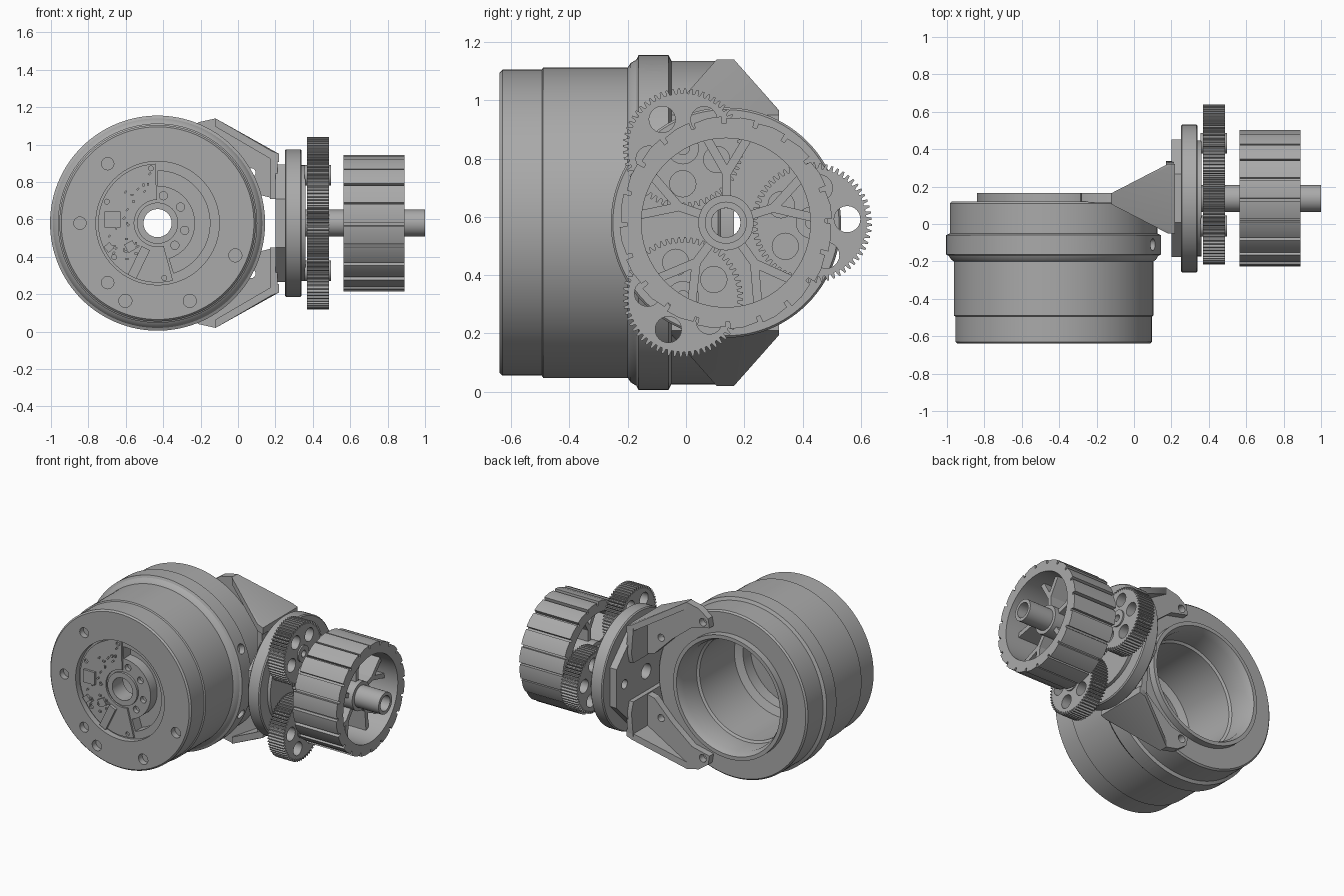
import bpy, bmesh, random
from math import sin, cos, pi, radians
from mathutils import Matrix, Vector

if "Cube" in bpy.data.objects:
    bpy.data.objects.remove(bpy.data.objects["Cube"])

grey = bpy.data.materials.new("machined grey")
grey.use_nodes = True
grey.diffuse_color = (0.4, 0.4, 0.4, 1)
grey.node_tree.nodes["Principled BSDF"].inputs["Base Color"].default_value = (0.4, 0.4, 0.4, 1)

# Local frames: third axis runs along the housing (y) or along the wheel axle (x)
HOUSING = Matrix(((1, 0, 0, -0.43), (0, 0, 1, 0), (0, 1, 0, 0.58), (0, 0, 0, 1)))
WHEEL = Matrix(((0, 0, 1, 0), (1, 0, 0, 0.137), (0, 1, 0, 0.58), (0, 0, 0, 1)))
WORLD = Matrix()


def polar(r, a):
    return r * cos(a), r * sin(a)


def circle(r, n=24, c=(0, 0)):
    return [(c[0] + r * cos(2 * pi * i / n), c[1] + r * sin(2 * pi * i / n)) for i in range(n)]


def prism(bm, outline, w0, w1):
    """Extrude a flat outline along the third axis."""
    a = [bm.verts.new((u, v, w0)) for u, v in outline]
    b = [bm.verts.new((u, v, w1)) for u, v in outline]
    bm.faces.new(a[::-1])
    bm.faces.new(b)
    for i in range(len(a)):
        j = (i + 1) % len(a)
        bm.faces.new((a[i], a[j], b[j], b[i]))


def lathe(bm, profile, n=96):
    """Spin a closed (radius, height) profile about the third axis."""
    rings = [[bm.verts.new((*polar(r, 2 * pi * i / n), w)) for i in range(n)] for r, w in profile]
    for k, ring in enumerate(rings):
        nxt = rings[(k + 1) % len(rings)]
        for i in range(n):
            j = (i + 1) % n
            bm.faces.new((ring[i], ring[j], nxt[j], nxt[i]))


def tube(bm, r0, r1, w0, w1, n=96):
    lathe(bm, [(r0, w0), (r1, w0), (r1, w1), (r0, w1)], n)


def arc_band(r0, r1, a0, a1, n=32):
    angles = [radians(a0 + (a1 - a0) * i / n) for i in range(n + 1)]
    return [polar(r1, a) for a in angles] + [polar(r0, a) for a in reversed(angles)]


def hull(bm, points):
    bmesh.ops.convex_hull(bm, input=[bm.verts.new(p) for p in points])


def make(name, bm, frame, cutter=None, smooth=True):
    """Turn a bmesh into an object, drilled by an optional cutter bmesh."""
    objs = []
    for label, b in ((name, bm), (name + "_cutter", cutter)):
        if b is None:
            continue
        b.transform(frame)
        bmesh.ops.recalc_face_normals(b, faces=b.faces)
        mesh = bpy.data.meshes.new(label)
        b.to_mesh(mesh)
        b.free()
        mesh.materials.append(grey)
        ob = bpy.data.objects.new(label, mesh)
        bpy.context.collection.objects.link(ob)
        objs.append(ob)
    ob = objs[0]
    bpy.ops.object.select_all(action='DESELECT')
    ob.select_set(True)
    bpy.context.view_layer.objects.active = ob
    if cutter is not None:
        objs[1].hide_render = True
        mod = ob.modifiers.new("drill", 'BOOLEAN')
        mod.operation = 'DIFFERENCE'
        mod.solver = 'EXACT'
        mod.object = objs[1]
        bpy.ops.object.modifier_apply(modifier=mod.name)
        bpy.data.objects.remove(objs[1])
    if smooth:
        bpy.ops.object.shade_smooth_by_angle(angle=radians(30))
    return ob


# Motor housing: stepped shell, open at the back, recessed floor at the front
bm, cut = bmesh.new(), bmesh.new()
lathe(bm, [(0.33, -0.64), (0.515, -0.64), (0.525, -0.63), (0.525, -0.495), (0.533, -0.49),
           (0.533, -0.2), (0.548, -0.19), (0.56, -0.17), (0.575, -0.163), (0.575, -0.06),
           (0.555, -0.05), (0.555, 0.11), (0.545, 0.12), (0.41, 0.12), (0.41, 0.165),
           (0.385, 0.165), (0.365, 0.12), (0.365, -0.02), (0.35, -0.03), (0.35, -0.4),
           (0.3, -0.42), (0.3, -0.5), (0.075, -0.5), (0.075, -0.615), (0.11, -0.615),
           (0.11, -0.6), (0.33, -0.6)], 128)
for k in range(8):
    a = pi / 8 + k * pi / 4
    prism(cut, circle(0.035, 24, polar(0.45, a)), -0.7, -0.6)
    prism(cut, circle(0.026, 24, polar(0.475, a)), 0.06, 0.2)
    spot = Matrix.Rotation(a, 4, 'Z') @ Matrix.Translation((0.575, 0, -0.11)) @ Matrix.Rotation(pi / 2, 4, 'Y')
    bmesh.ops.create_cone(cut, cap_ends=True, segments=24, radius1=0.032, radius2=0.032, depth=0.08, matrix=spot)
for a in (130, 180, 230):
    prism(cut, circle(0.033, 24, polar(0.415, radians(a))), -0.7, -0.6)
prism(cut, arc_band(0.2, 0.28, -72, 90), -0.7, -0.53)
for a in (78, 35, -15, -52):
    prism(cut, circle(0.022, 20, polar(0.15, radians(a))), -0.7, -0.57)
make("motor_housing", bm, HOUSING, cut)

# Circuit board with small components
bm, cut = bmesh.new(), bmesh.new()
prism(bm, arc_band(0.125, 0.318, 92, 285), -0.612, -0.598)
for a in (97, 157, 218, 277):
    prism(cut, circle(0.013, 16, polar(0.295, radians(a))), -0.7, -0.5)
make("circuit_board", bm, HOUSING, cut)

random.seed(4)
bm = bmesh.new()


def chip(u, v, du, dv, height, turn=0):
    place = Matrix.Translation((u, v, -0.612)) @ Matrix.Rotation(turn, 4, 'Z')
    bmesh.ops.create_cube(bm, size=1, matrix=place @ Matrix.Diagonal((du, dv, height, 1)))


chip(-0.24, 0.02, 0.085, 0.085, 0.03)
chip(-0.145, -0.125, 0.05, 0.05, 0.03, 0.5)
chip(-0.26, -0.13, 0.04, 0.04, 0.03, 0.7)
chip(-0.1, -0.21, 0.05, 0.17, 0.04, -0.45)
for i in range(30):
    u, v = polar(random.uniform(0.15, 0.29), radians(random.uniform(98, 235)))
    chip(u, v, 0.016, 0.01, 0.02, random.choice((0, pi / 4, pi / 2)))
make("board_components", bm, HOUSING, smooth=False)

# Bracket: two mirrored arms with lugs, web and mounting pads
for name, s in (("upper", 1), ("lower", -1)):
    mirror = Matrix.Translation((0, 0, 0.58)) @ Matrix.Diagonal((1, 1, s, 1))
    bm = bmesh.new()
    hull(bm, [(x, y, z - t) for x, ys, z in ((-0.12, (0.105, 0.165), 0.56), (0.18, (-0.05, 0.32), 0.385),
                                             (0.22, (-0.05, 0.32), 0.37)) for y in ys for t in (0, 0.045)])
    make(name + "_bracket_arm", bm, mirror)
    bm, cut = bmesh.new(), bmesh.new()
    prism(bm, [(0.14, 0.43), (0.15, 0.49), (0.22, 0.54), (0.31, 0.56), (0.61, 0.385),
               (0.63, 0.13), (0.55, 0.15), (0.42, 0.28), (0.27, 0.4)], 0.115, 0.165)
    prism(cut, circle(0.026, 24, polar(0.495, 3 * pi / 8)), 0, 0.3)
    prism(cut, circle(0.024, 24, (0.5, 0.27)), 0, 0.3)
    make(name + "_bracket_lug", bm, HOUSING @ Matrix.Diagonal((1, s, 1, 1)), cut)
    bm = bmesh.new()
    prism(bm, [(-0.18, 0.13), (0.18, 0.13), (0.2, 0.2), (0.18, 0.37), (-0.18, 0.37)], 0.17, 0.21)
    make(name + "_bracket_pad", bm, WHEEL @ Matrix.Diagonal((1, s, 1, 1)))

# Gearbox back plate and mounting disc
bm, cut = bmesh.new(), bmesh.new()
prism(bm, [polar(0.34, pi / 8 + k * pi / 4) for k in range(8)], 0.2, 0.255)
for k in range(6):
    prism(cut, circle(0.03, 20, polar(0.23, k * pi / 3)), 0.1, 0.245)
prism(cut, circle(0.05), 0.1, 0.4)
make("gearbox_back_plate", bm, WHEEL, cut)

bm = bmesh.new()
lathe(bm, [(0.05, 0.25), (0.388, 0.25), (0.395, 0.257), (0.395, 0.333), (0.388, 0.34),
           (0.31, 0.34), (0.31, 0.362), (0.05, 0.362)])
make("mounting_disc", bm, WHEEL)


def gear_outline(r, depth, teeth, c=(0, 0)):
    points = []
    for k in range(teeth):
        for f, rad in ((0, r - depth), (0.3, r - depth), (0.5, r), (0.8, r)):
            u, v = polar(rad, 2 * pi * (k + f) / teeth)
            points.append((c[0] + u, c[1] + v))
    return points


# Three planet gears around a sun gear
for k in range(3):
    bm, cut = bmesh.new(), bmesh.new()
    a = k * 2 * pi / 3
    c = polar(0.295, a)
    prism(bm, gear_outline(0.206, 0.018, 60, c), 0.37, 0.487)
    for j in range(5):
        u, v = polar(0.122, a + 0.1 + j * 2 * pi / 5)
        prism(cut, circle(0.045, 24, (c[0] + u, c[1] + v)), 0.3, 0.6)
    prism(cut, circle(0.025, 24, c), 0.3, 0.6)
    place = WHEEL @ Matrix.Translation((*c, 0))
    make(f"planet_gear_{k + 1}", bm, WHEEL, cut)
    bm = bmesh.new()
    tube(bm, 0.022, 0.055, 0.355, 0.497, 32)
    make(f"planet_bearing_{k + 1}", bm, place)

bm, cut = bmesh.new(), bmesh.new()
prism(bm, gear_outline(0.095, 0.016, 26), 0.37, 0.487)
prism(cut, circle(0.05), 0.3, 0.6)
make("sun_gear", bm, WHEEL, cut)

# Drive shaft
bm = bmesh.new()
tube(bm, 0.05, 0.072, 0.36, 1.0, 48)
make("drive_shaft", bm, WHEEL)

# Wheel: treaded rim, hub and forked spokes
bm, cut = bmesh.new(), bmesh.new()
treads = 20
prism(bm, [polar(r, 2 * pi * (k + f) / treads) for k in range(treads)
           for f, r in ((0, 0.34), (0.12, 0.34), (0.13, 0.365), (0.55, 0.364), (0.99, 0.358))], 0.565, 0.89)
prism(cut, circle(0.29, 96), 0.5, 1.0)
prism(cut, circle(0.305, 96), 0.865, 1.0)
make("wheel_rim", bm, WHEEL, cut)

bm = bmesh.new()
tube(bm, 0.06, 0.095, 0.57, 0.82, 48)
for k in range(5):
    a = 0.3 + k * 2 * pi / 5
    mid = Vector(polar(0.17, a))
    for start, end in ((Vector(polar(0.08, a)), mid), (mid, Vector(polar(0.3, a + 0.24))),
                       (mid, Vector(polar(0.3, a - 0.24)))):
        side = (end - start).orthogonal().normalized() * 0.015
        prism(bm, [start + side, start - side, end - side, end + side], 0.62, 0.79)
make("wheel_hub_and_spokes", bm, WHEEL)
